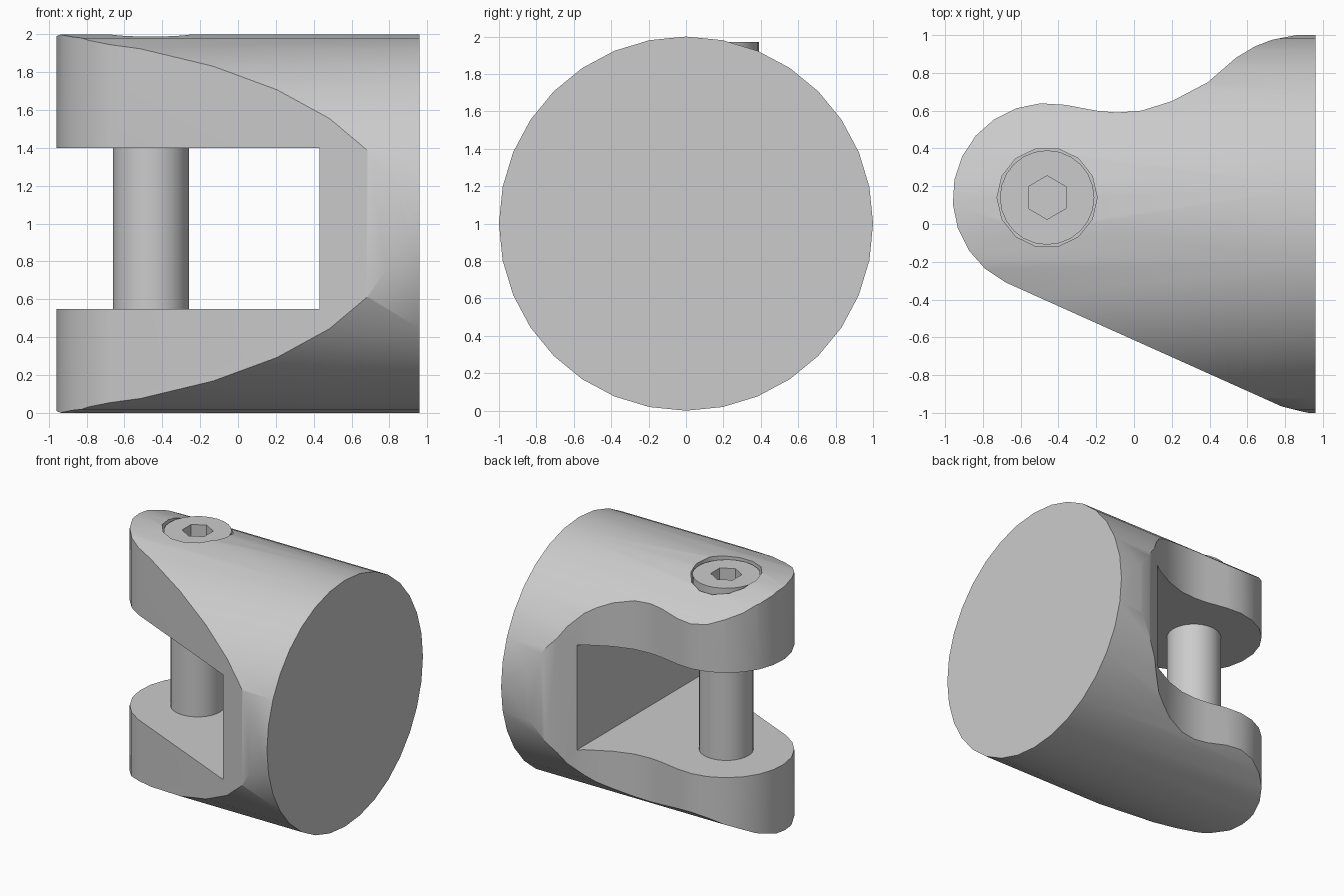
import bpy, bmesh, math
from mathutils import Matrix

if "Cube" in bpy.data.objects:
    bpy.data.objects.remove(bpy.data.objects["Cube"])

steel = bpy.data.materials.new("plain grey")
steel.use_nodes = True
grey = (0.6, 0.6, 0.6, 1)
steel.diffuse_color = grey
steel.node_tree.nodes["Principled BSDF"].inputs["Base Color"].default_value = grey

PIN_X, PIN_Y = -0.46, 0.14


def finish(name, bm):
    bmesh.ops.recalc_face_normals(bm, faces=bm.faces)
    mesh = bpy.data.meshes.new(name)
    bm.to_mesh(mesh)
    bm.free()
    mesh.materials.append(steel)
    obj = bpy.data.objects.new(name, mesh)
    bpy.context.collection.objects.link(obj)
    return obj


def prism(name, outline, z0, z1):
    bm = bmesh.new()
    face = bm.faces.new([bm.verts.new((x, y, z0)) for x, y in outline])
    top = bmesh.ops.extrude_face_region(bm, geom=[face])["geom"]
    verts = [v for v in top if isinstance(v, bmesh.types.BMVert)]
    bmesh.ops.translate(bm, verts=verts, vec=(0, 0, z1 - z0))
    return finish(name, bm)


def ring(radius, sides, turn=0.0, cx=PIN_X, cy=PIN_Y):
    steps = [turn + math.tau * i / sides for i in range(sides)]
    return [(cx + radius * math.cos(a), cy + radius * math.sin(a)) for a in steps]


def boolean(obj, cutter, operation="DIFFERENCE"):
    cutter.hide_render = True
    mod = obj.modifiers.new("cut", "BOOLEAN")
    mod.operation = operation
    mod.solver = "EXACT"
    mod.object = cutter
    bpy.context.view_layer.objects.active = obj
    bpy.ops.object.modifier_apply(modifier=mod.name)
    bpy.data.objects.remove(cutter)


def smooth(obj):
    bpy.ops.object.select_all(action="DESELECT")
    obj.select_set(True)
    bpy.context.view_layer.objects.active = obj
    bpy.ops.object.shade_smooth_by_angle(angle=math.radians(30))


# Round bar lying along x
bm = bmesh.new()
turn = Matrix.Translation((0, 0, 1)) @ Matrix.Rotation(math.pi / 2, 4, "Y")
bmesh.ops.create_cone(bm, cap_ends=True, segments=32, radius1=1, radius2=1,
                      depth=1.92, matrix=turn)
body = finish("clevis_body", bm)

# Plan outline: rounded nose, waisted back edge, straight sloping front edge
nose = [(PIN_X + 0.5 * math.cos(math.radians(a)), PIN_Y + 0.5 * math.sin(math.radians(a)))
        for a in range(244, 77, -15)]
back = [(-0.2, 0.6), (-0.09, 0.59), (0.04, 0.6), (0.2, 0.65), (0.39, 0.75), (0.54, 0.88),
        (0.64, 0.94), (0.73, 0.975), (0.86, 1.0), (0.97, 1.01)]
front = [(0.97, -1.01), (0.9, -0.995), (0.78, -0.965), (0.68, -0.92)]
boolean(body, prism("plan_cutter", nose + back + front, -0.1, 2.1), "INTERSECT")

# Open slot between the two arms
slot = [(-1.2, -1.2), (0.43, -1.2), (0.43, 1.2), (-1.2, 1.2)]
boolean(body, prism("slot_cutter", slot, 0.55, 1.4))

# Recess for the bolt head
boolean(body, prism("recess_cutter", ring(0.265, 14), 1.7, 2.2))
smooth(body)

# Pin across the slot
pin = prism("bolt_shank", ring(0.2, 32), 0.5, 1.45)
smooth(pin)

# Bolt head with a hexagonal socket
head = prism("bolt_head", ring(0.25, 24), 1.69, 1.97)
boolean(head, prism("socket_cutter", ring(0.115, 6, math.pi / 2), 1.85, 2.1))
smooth(head)
